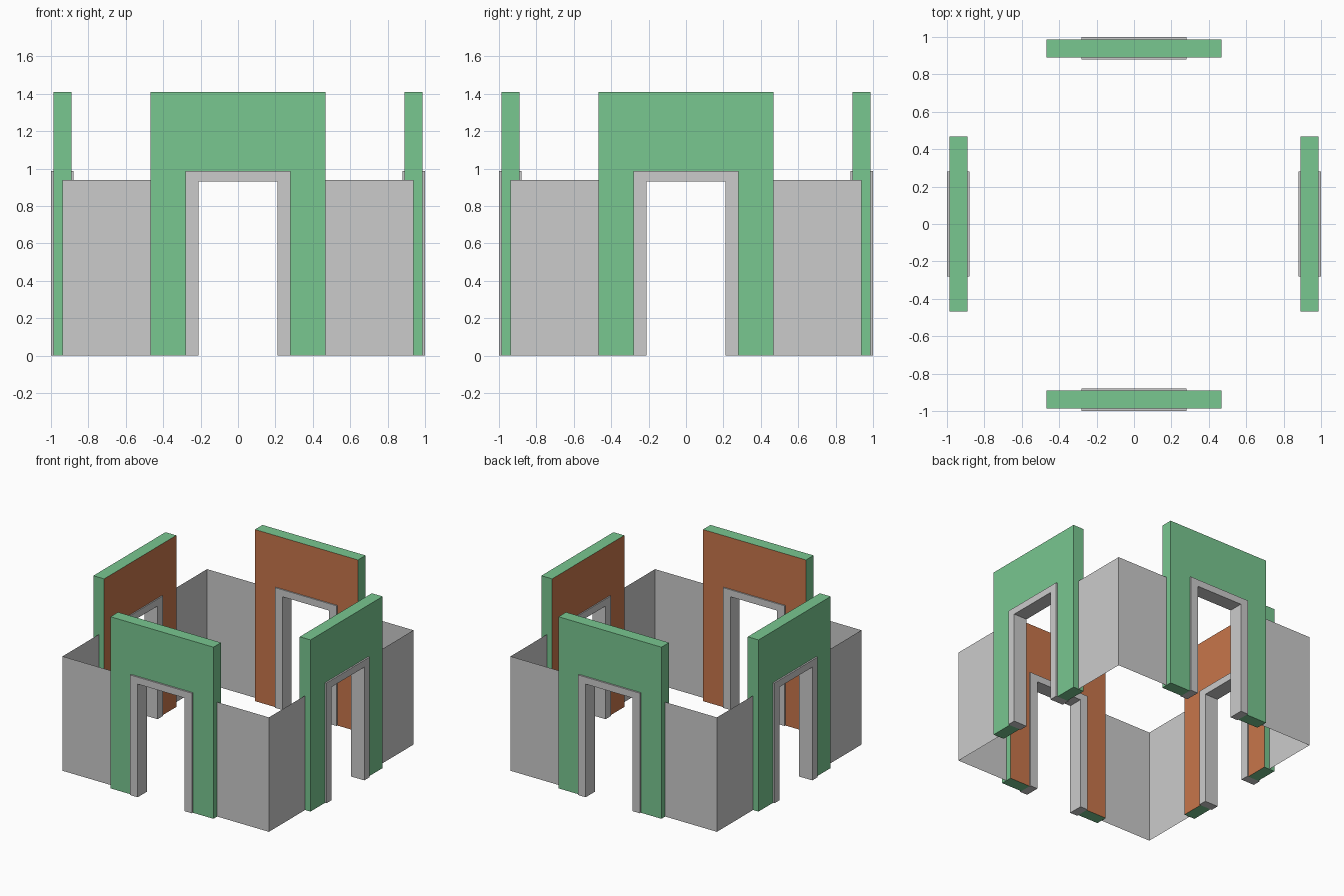
import bpy, bmesh
from math import pi
from mathutils import Matrix, Vector

if "Cube" in bpy.data.objects:
    bpy.data.objects.remove(bpy.data.objects["Cube"])


def material(name, color):
    m = bpy.data.materials.new(name)
    m.diffuse_color = color
    m.use_nodes = True
    m.node_tree.nodes["Principled BSDF"].inputs["Base Color"].default_value = m.diffuse_color
    return m


green = material("green_plaster", (0.19, 0.57, 0.28, 1))
orange = material("orange_plaster", (0.58, 0.18, 0.07, 1))


def finish(name, bm, turn, mats=()):
    mesh = bpy.data.meshes.new(name)
    bm.to_mesh(mesh)
    bm.free()
    for m in mats:
        mesh.materials.append(m)
    ob = bpy.data.objects.new(name, mesh)
    ob.matrix_world = Matrix.Rotation(turn, 4, 'Z')
    bpy.context.collection.objects.link(ob)
    return ob


def arch(name, turn, w, h, iw, ih, y0, y1, mats=()):
    """Upside-down U profile on the front side, extruded from y0 to y1."""
    pts = [(-w, 0), (-w, h), (w, h), (w, 0), (iw, 0), (iw, ih), (-iw, ih), (-iw, 0)]
    bm = bmesh.new()
    face = bm.faces.new([bm.verts.new((x, y0, z)) for x, z in pts])
    ext = bmesh.ops.extrude_face_region(bm, geom=[face], use_keep_orig=True)
    verts = [g for g in ext["geom"] if isinstance(g, bmesh.types.BMVert)]
    bmesh.ops.translate(bm, verts=verts, vec=Vector((0, y1 - y0, 0)))
    bmesh.ops.recalc_face_normals(bm, faces=bm.faces)
    # the face towards the courtyard takes the second material
    if len(mats) > 1:
        for f in bm.faces:
            if f.normal.y > 0.9:
                f.material_index = 1
    return finish(name, bm, turn, mats)


def corner_wall(name, turn):
    """Thin L-shaped sheet joining two neighbouring gates."""
    bm = bmesh.new()
    plan = [(0.468, -0.938), (0.938, -0.938), (0.938, -0.468)]
    low = [bm.verts.new((x, y, 0)) for x, y in plan]
    top = [bm.verts.new((x, y, 0.94)) for x, y in plan]
    for i in range(2):
        bm.faces.new((low[i], low[i + 1], top[i + 1], top[i]))
    return finish(name, bm, turn)


# four gates with door frames, joined by four corner walls
for i, side in enumerate(("front", "right", "back", "left")):
    turn = i * pi / 2
    arch(side + "_gate", turn, 0.468, 1.41, 0.28, 0.987, -0.987, -0.889, (green, orange))
    arch(side + "_door_frame", turn, 0.28, 0.987, 0.212, 0.93, -1.0, -0.879)
    corner_wall(side + "_corner_wall", turn)
